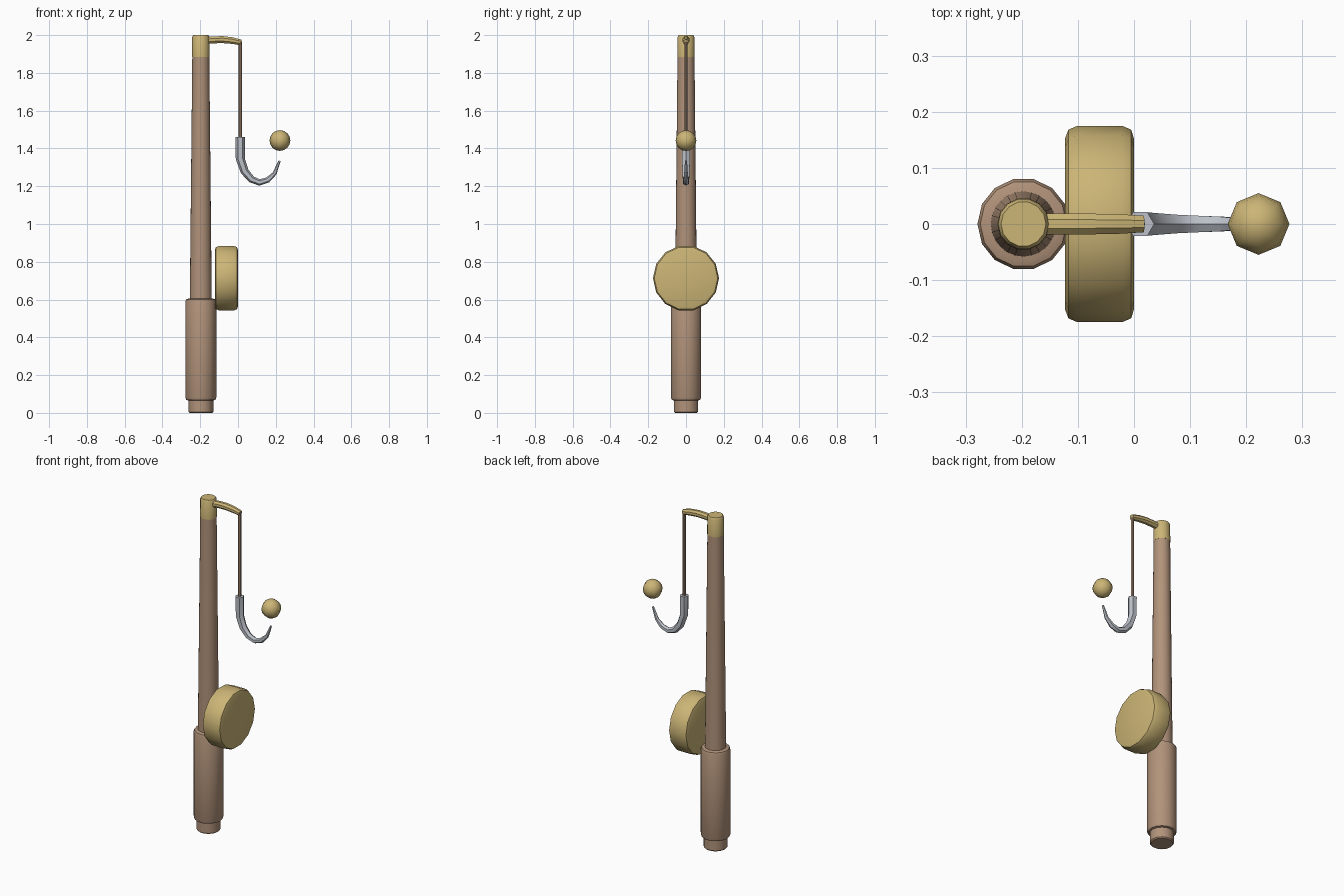
import bpy
import bmesh
import math
from mathutils import Vector, Matrix

default = bpy.data.objects.get("Cube")
if default:
    bpy.data.objects.remove(default, do_unlink=True)


def make_material(name, color):
    mat = bpy.data.materials.new(name)
    mat.use_nodes = True
    mat.diffuse_color = (*color, 1)
    mat.node_tree.nodes["Principled BSDF"].inputs["Base Color"].default_value = (*color, 1)
    return mat


brown = make_material("warm brown", (0.44, 0.29, 0.195))
gold = make_material("pale gold", (0.60, 0.46, 0.18))
steel = make_material("steel grey", (0.50, 0.53, 0.58))


def finish(name, bm, mat, angle=40):
    bmesh.ops.recalc_face_normals(bm, faces=bm.faces)
    mesh = bpy.data.meshes.new(name)
    bm.to_mesh(mesh)
    bm.free()
    mesh.materials.append(mat)
    obj = bpy.data.objects.new(name, mesh)
    bpy.context.collection.objects.link(obj)
    bpy.ops.object.select_all(action='DESELECT')
    obj.select_set(True)
    bpy.context.view_layer.objects.active = obj
    bpy.ops.object.shade_smooth_by_angle(angle=math.radians(angle))
    return obj


def skin(bm, rings):
    """Bridge a list of vertex rings and cap both ends."""
    loops = [[bm.verts.new(p) for p in ring] for ring in rings]
    n = len(loops[0])
    for a, b in zip(loops, loops[1:]):
        for i in range(n):
            j = (i + 1) % n
            bm.faces.new((a[i], a[j], b[j], b[i]))
    bm.faces.new(loops[0])
    bm.faces.new(loops[-1])


def turned(name, profile, sides, mat, matrix):
    """Solid of revolution from (radius, height) pairs."""
    bm = bmesh.new()
    skin(bm, [[matrix @ Vector((r * math.cos(math.tau * i / sides),
                                r * math.sin(math.tau * i / sides), h))
               for i in range(sides)] for r, h in profile])
    return finish(name, bm, mat, 35)


def swept(name, path, sides, mat, turn=0):
    """Tapered tube along (x, z, radius) points in the xz plane."""
    pts = [Vector((x, 0, z)) for x, z, r in path]
    rings = []
    for k, (x, z, r) in enumerate(path):
        tangent = (pts[min(k + 1, len(pts) - 1)] - pts[max(k - 1, 0)]).normalized()
        side = Vector((0, 1, 0))
        out = side.cross(tangent)
        rings.append([pts[k] + r * (math.cos(a) * out + math.sin(a) * side)
                      for a in (math.tau * i / sides + turn for i in range(sides))])
    bm = bmesh.new()
    skin(bm, rings)
    return finish(name, bm, mat, 35)


# Rod, from the butt up to the tip
rod_axis = Matrix.Translation((-0.197, 0, 0))
turned("butt_cap", [(0.060, 0), (0.066, 0.006), (0.066, 0.08)], 14, brown, rod_axis)
turned("handle", [(0.064, 0.065), (0.077, 0.069), (0.082, 0.082),
                  (0.082, 0.588), (0.077, 0.601), (0.064, 0.606)], 14, brown, rod_axis)
turned("pole", [(0.058, 0.6), (0.045, 1.89)], 24, brown, rod_axis)
turned("tip_cap", [(0.0465, 1.885), (0.0455, 1.99), (0.040, 2.0)], 14, gold, rod_axis)

# Reel drum with rounded rims, lying along x
reel_axis = Matrix.Translation((-0.123, 0, 0.713)) @ Matrix(
    ((0, 0, 1, 0), (0, 1, 0, 0), (-1, 0, 0, 0), (0, 0, 0, 1)))
# vertices point to the sides, flats point up and down
reel_axis = reel_axis @ Matrix.Rotation(math.pi / 2, 4, 'Z')
turned("reel", [(0.152, 0), (0.168, 0.006), (0.175, 0.022),
                (0.175, 0.102), (0.168, 0.118), (0.152, 0.123)], 14, gold, reel_axis)

# Arched arm, hanging line and hook
swept("arm", [(-0.18, 1.970, 0.020), (-0.13, 1.975, 0.020), (-0.08, 1.976, 0.020),
              (-0.03, 1.971, 0.019), (0.016, 1.961, 0.016)], 8, gold, math.pi / 8)
swept("line", [(0.011, 1.43, 0.009), (0.011, 1.965, 0.009)], 8, brown)
swept("hook", [(0.011, 1.46, 0.025), (0.012, 1.345, 0.024), (0.035, 1.279, 0.022),
               (0.072, 1.236, 0.019), (0.114, 1.220, 0.017), (0.157, 1.233, 0.015),
               (0.194, 1.268, 0.011), (0.220, 1.335, 0.006)], 6, steel)

# Float ball above the hook point
bm = bmesh.new()
bmesh.ops.create_uvsphere(bm, u_segments=8, v_segments=8, radius=0.055,
                          matrix=Matrix.Translation((0.222, 0, 1.442)))
finish("ball", bm, gold, 50)
